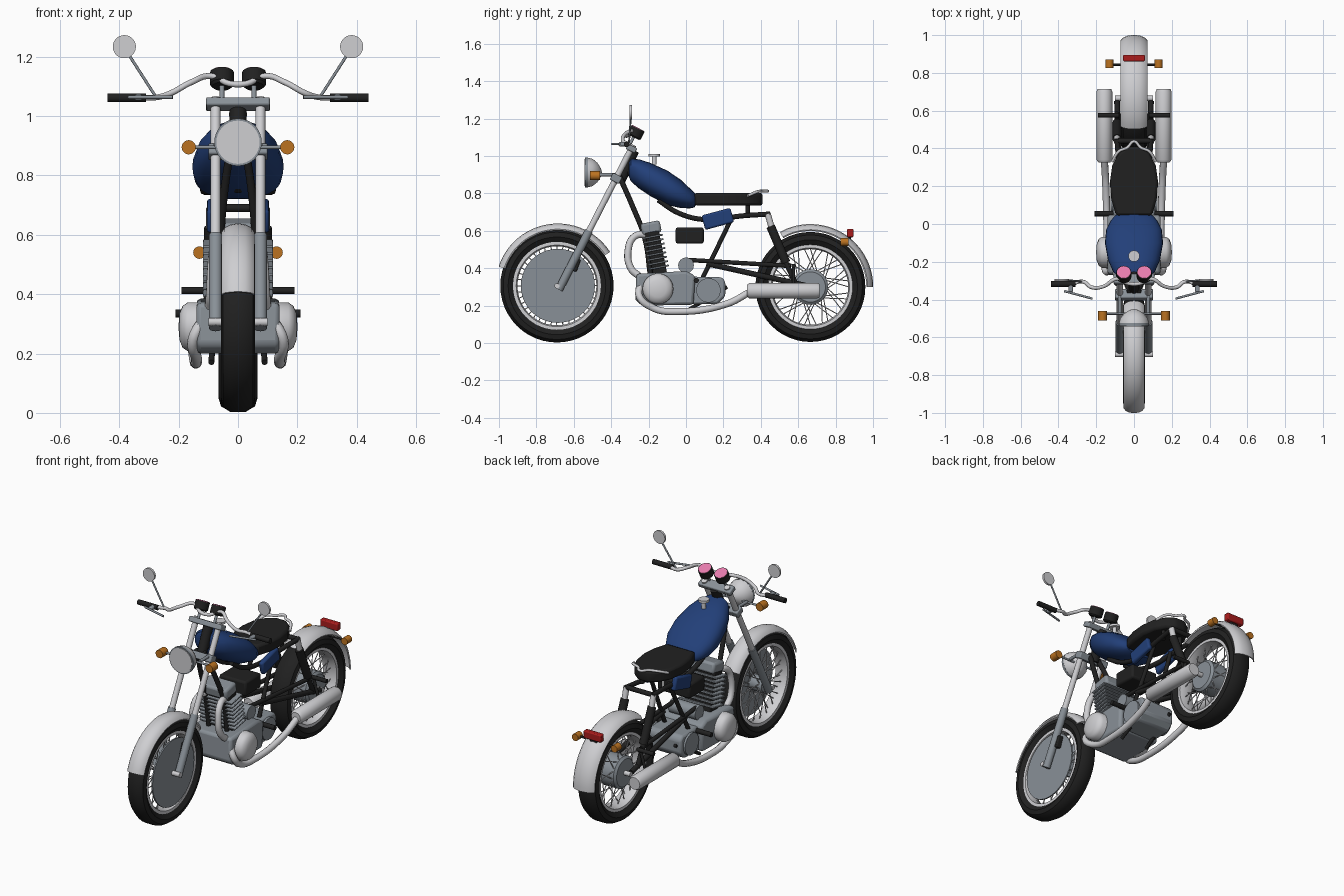
import bpy, bmesh, math
from mathutils import Vector, Matrix

if "Cube" in bpy.data.objects:
    bpy.data.objects.remove(bpy.data.objects["Cube"], do_unlink=True)


def material(name, *rgb):
    m = bpy.data.materials.new(name)
    m.use_nodes = True
    m.diffuse_color = (*rgb, 1)
    m.node_tree.nodes["Principled BSDF"].inputs["Base Color"].default_value = (*rgb, 1)
    return m


chrome = material("chrome", .62, .62, .64)
grey = material("engine grey", .25, .28, .31)
black = material("black", .015, .015, .015)
blue = material("blue paint", .016, .05, .19)
orange = material("orange lens", .5, .17, .015)
red = material("red lens", .4, .012, .012)
pink = material("pink dial", .8, .2, .42)
SIDES = (("left", 1), ("right", -1))


def finish(name, bm, mat, bevel=0, angle=40):
    bmesh.ops.recalc_face_normals(bm, faces=bm.faces)
    me = bpy.data.meshes.new(name)
    bm.to_mesh(me)
    bm.free()
    me.materials.append(mat)
    me.shade_smooth()
    me.set_sharp_from_angle(angle=math.radians(angle))
    ob = bpy.data.objects.new(name, me)
    bpy.context.collection.objects.link(ob)
    if bevel:
        mod = ob.modifiers.new("bevel", "BEVEL")
        mod.width, mod.segments = bevel, 2
    return ob


def loft(name, rings, mat, loop=False, bevel=0):
    bm = bmesh.new()
    vs = [[bm.verts.new(p) for p in r] for r in rings]
    n = len(vs[0])
    for i in range(len(vs) if loop else len(vs) - 1):
        a, b = vs[i], vs[(i + 1) % len(vs)]
        for j in range(n):
            bm.faces.new((a[j], a[(j + 1) % n], b[(j + 1) % n], b[j]))
    if not loop:
        bm.faces.new(vs[0])
        bm.faces.new(vs[-1])
    return finish(name, bm, mat, bevel)


def revolve(name, profile, mat, loc, axis=(1, 0, 0), loop=False, seg=32):
    """Spin (distance along axis, radius) pairs about an axis."""
    q = Vector(axis).to_track_quat("Z", "Y")
    turn = [2 * math.pi * k / seg for k in range(seg)]
    rings = [[Vector(loc) + q @ Vector((r * math.cos(a), r * math.sin(a), t)) for a in turn]
             for t, r in profile]
    return loft(name, rings, mat, loop)


def rod(name, a, b, r, mat, seg=14):
    d = Vector(b) - Vector(a)
    return revolve(name, [(0, r), (d.length, r)], mat, a, d, seg=seg)


def box(name, loc, size, mat, tilt=0, bevel=.006):
    bm = bmesh.new()
    bmesh.ops.create_cube(bm, size=1)
    bm.transform(Matrix.Translation(loc) @ Matrix.Rotation(math.radians(tilt), 4, "X")
                 @ Matrix.Diagonal((*size, 1)))
    return finish(name, bm, mat, bevel)


def prism(name, profile, half, mat, bevel):
    return loft(name, [[(x, y, z) for y, z in profile] for x in (-half, half)], mat, bevel=bevel)


def tube(name, pts, r, mat):
    cu = bpy.data.curves.new(name, "CURVE")
    cu.dimensions, cu.bevel_depth, cu.bevel_resolution = "3D", r, 3
    cu.resolution_u, cu.use_fill_caps = 6, True
    sp = cu.splines.new("BEZIER")
    sp.bezier_points.add(len(pts) - 1)
    for bp, p in zip(sp.bezier_points, pts):
        bp.co = p
        bp.handle_left_type = bp.handle_right_type = "AUTO"
    cu.materials.append(mat)
    ob = bpy.data.objects.new(name, cu)
    bpy.context.collection.objects.link(ob)


# Wheels: tyre, rim, hub, spokes
def wheel(name, y, z, R, w, hub_r, hub_w):
    c = Vector((0, y, z))
    half = [(.7 * w, R - .068), (w, R - .042), (.88 * w, R - .016), (.45 * w, R)]
    revolve(name + "_tyre", half + [(-x, r) for x, r in reversed(half)], black, c, loop=True, seg=48)
    rim = [(.7 * w, R - .062), (.7 * w, R - .085), (.3 * w, R - .092)]
    revolve(name + "_rim", rim + [(-x, r) for x, r in reversed(rim)], chrome, c, loop=True, seg=48)
    rod(name + "_axle", c - Vector((.1, 0, 0)), c + Vector((.1, 0, 0)), .014, chrome)
    revolve(name + "_hub", [(-hub_w, hub_r * .85), (-hub_w * .8, hub_r), (hub_w * .8, hub_r),
                            (hub_w, hub_r * .85)], grey, c)
    for k in range(40):
        a = 2 * math.pi * k / 40
        b = a + (.45 if k % 4 < 2 else -.45)
        x = hub_w * (.7 if k % 2 else -.7)
        rod(name + "_spoke", c + Vector((x, hub_r * .9 * math.cos(b), hub_r * .9 * math.sin(b))),
            c + Vector((x * .2, (R - .088) * math.cos(a), (R - .088) * math.sin(a))), .0028, chrome, 5)


wheel("front_wheel", -.69, .306, .303, .057, .045, .045)
wheel("rear_wheel", .665, .3, .294, .065, .095, .06)
rod("brake_disc", (.042, -.685, .306), (.05, -.685, .306), .198, grey, 48)
box("brake_caliper", (.06, -.595, .42), (.04, .045, .07), black, -20)


# Fenders: arched strip swept over the wheel
def fender(name, y, z, R, w, start, end):
    arch = [(-1, .03), (-.8, .014), (-.45, .004), (0, 0), (.45, .004), (.8, .014), (1, .03)]
    sec = [(x * w, R - d) for x, d in arch] + [(x * w * .94, R - d - .007) for x, d in arch[::-1]]
    rings = []
    for k in range(29):
        a = math.radians(start + (end - start) * k / 28)
        rings.append([(x, y + r * math.cos(a), z + r * math.sin(a)) for x, r in sec])
    loft(name, rings, chrome)


fender("front_fender", -.685, .306, .333, .056, 33, 162)
fender("rear_fender", .665, .3, .336, .072, 0, 119)

# Front fork, clamps and steering stem
slope = .514


def fork_y(z):
    return -.68 + (z - .285) * slope


for side, s in SIDES:
    x = .0755 * s
    rod(side + "_fork_lower", (x, fork_y(.285), .285), (x, fork_y(.6), .6), .022, grey, 20)
    rod(side + "_fork_tube", (x, fork_y(.59), .59), (x, fork_y(1.06), 1.06), .0165, chrome, 20)
    rod(side + "_lamp_bracket", (x, fork_y(.9), .9), (x, -.47, .9), .009, grey)
box("upper_clamp", (0, fork_y(1.04), 1.04), (.215, .055, .03), grey, -27)
box("lower_clamp", (0, fork_y(.88), .88), (.2, .055, .04), grey, -27)
rod("steering_stem", (0, fork_y(.86) + .03, .86), (0, fork_y(1.03) + .02, 1.03), .028, black)

# Headlight
revolve("headlight_shell", [(.012, .08), (.04, .073), (.066, .052), (.084, .024), (.09, .005)],
        chrome, (0, -.54, .912), (0, 1, 0))
rod("headlight_rim", (0, -.54, .912), (0, -.525, .912), .08, grey, 32)
rod("headlight_lens", (0, -.543, .912), (0, -.535, .912), .073, chrome, 32)
rod("front_indicator_bar", (-.16, -.475, .895), (.16, -.475, .895), .006, grey)

# Gauges with dials
up = Vector((0, .457, .889))
for side, s in SIDES:
    c = Vector((.054 * s, -.268, 1.125))
    revolve(side + "_gauge", [(-.028, .032), (-.02, .04), (.025, .04)], black, c, up)
    rod(side + "_gauge_dial", c + up * .02, c + up * .028, .036, pink, 24)
    rod(side + "_gauge_post", c - up * .08, c - up * .02, .008, grey)

# Handlebar, grips, levers, mirrors
bar = [(.03, -.315, 1.11), (.09, -.29, 1.135), (.16, -.33, 1.113), (.225, -.335, 1.078),
       (.27, -.305, 1.064), (.33, -.318, 1.062)]
tube("handlebar", [(-x, y, z) for x, y, z in bar[::-1]] + bar, .01, chrome)
for side, s in SIDES:
    rod(side + "_grip", (.31 * s, -.318, 1.062), (.44 * s, -.318, 1.062), .015, black)
    rod(side + "_lever", (.37 * s, -.355, 1.064), (.22 * s, -.395, 1.064), .006, grey)
    box(side + "_lever_mount", (.335 * s, -.335, 1.063), (.025, .05, .022), grey)
    rod(side + "_mirror_stalk", (.28 * s, -.305, 1.07), (.37 * s, -.295, 1.21), .005, grey)
    rod(side + "_mirror", (.383 * s, -.303, 1.234), (.383 * s, -.29, 1.234), .039, chrome, 28)

# Fuel tank: lofted ovals (y, bottom, top, half width)
tank = []
for y, lo, hi, w in ((-.305, .89, .97, .05), (-.295, .865, .985, .08), (-.25, .825, .982, .112),
                     (-.19, .785, .963, .138), (-.1, .738, .922, .154), (-.03, .722, .875, .147),
                     (.02, .72, .828, .122), (.045, .725, .805, .1), (.055, .74, .79, .07)):
    ring = []
    for k in range(28):
        a = 2 * math.pi * k / 28
        u, v = math.cos(a), math.sin(a)
        ring.append((w * math.copysign(abs(u) ** .85, u), y, (lo + hi) / 2 + (hi - lo) / 2 * math.copysign(abs(v) ** .85, v)))
    tank.append(ring)
loft("fuel_tank", tank, blue)
rod("fuel_cap", (0, -.17, .955), (0, -.17, 1.0), .012, chrome)
rod("fuel_cap_lid", (0, -.17, .998), (0, -.17, 1.012), .03, chrome, 24)

# Seat and grab rail
half = [(.095, .045), (.12, .13), (.128, .22), (.115, .31), (.08, .375), (.035, .41)]
outline = half + [(-x, y) for x, y in reversed(half)]
loft("seat", [[(x, y, z) for x, y in outline] for z in (.735, .803)], black, bevel=.014)
rail = [(.115, .33, .788), (.08, .385, .81), (.035, .405, .812), (0, .437, .812)]
tube("grab_rail", rail + [(-x, y, z) for x, y, z in rail[-2::-1]], .008, chrome)

# Side covers and battery
for side, s in SIDES:
    box(side + "_side_cover", (.09 * s, .17, .664), (.03, .16, .08), blue, 15, .01)
box("battery_box", (0, .02, .575), (.18, .15, .088), black, 0, .012)

# Frame, swingarm, shocks, pegs
tube("backbone", [(0, -.32, .93), (0, -.2, .84), (0, -.1, .76)], .025, black)
for side, s in SIDES:
    x = .06 * s
    tube(side + "_down_tube", [(x * .4, -.36, .9), (x * .8, -.285, .73), (x, -.22, .56), (x, -.19, .36)], .014, black)
    tube(side + "_upper_rail", [(x, -.15, .765), (x, -.04, .695), (x, .1, .66), (x * 1.3, .3, .68), (x * 1.5, .45, .69)], .014, black)
    rod(side + "_rear_strut", (x, .25, .68), (x * 1.3, .09, .35), .012, black)
    rod(side + "_seat_post", (x, .33, .68), (x, .33, .75), .012, black)
    rod(side + "_upper_stay", (x * 1.2, 0, .445), (x * 1.5, .56, .412), .012, black)
    rod(side + "_swingarm", (x * 1.2, .11, .425), (x * 1.5, .65, .305), .015, black)
    rod(side + "_shock_top", (.09 * s, .437, .69), (.09 * s, .46, .61), .017, chrome)
    rod(side + "_shock_spring", (.09 * s, .452, .625), (.09 * s, .535, .43), .024, black)
    rod(side + "_shock_rod", (.09 * s, .53, .44), (.09 * s, .59, .31), .014, black)
    rod(side + "_rear_peg", (.08 * s, .575, .412), (.19 * s, .575, .412), .012, black)
    rod(side + "_front_peg", (.1 * s, .055, .335), (.21 * s, .055, .335), .014, black)
    rod(side + "_stand_leg", (.09 * s, .0, .17), (.08 * s, .22, .3), .01, black)
rod("rear_crossmember", (-.09, .44, .69), (.09, .44, .69), .014, black)

# Engine: crankcase, gearbox, finned cylinder, head, covers
prism("crankcase", [(-.265, .37), (-.272, .23), (-.235, .2), (.04, .205), (.05, .36), (0, .385)], .14, grey, .015)
prism("gearbox", [(.03, .355), (.19, .352), (.21, .33), (.21, .25), (.17, .21), (.03, .207)], .112, grey, .012)
rod("starter_motor", (-.09, .0, .415), (.09, .0, .415), .042, grey, 24)
box("cylinder", (0, -.16, .48), (.18, .075, .24), black, 11)
for k in range(8):
    z = .405 + k * .0235
    box("cylinder_fin", (0, -.142 - .195 * (z - .39), z), (.235, .108, .01), grey, 11, .003)
box("cylinder_head", (0, -.187, .615), (.18, .105, .065), grey, 11, .014)
for side, s in SIDES:
    revolve(side + "_engine_cover", [(.12, .083), (.17, .082), (.187, .07), (.197, .045), (.2, .01)],
            chrome, (0, -.15, .29), (s, 0, 0))
    rod(side + "_clutch_cover", (.1 * s, .12, .282), (.124 * s, .12, .282), .065, grey, 28)

# Exhaust pipes and silencers
for side, s in SIDES:
    path = [(.06, -.2, .58), (.075, -.275, .57), (.085, -.31, .49), (.09, -.295, .4), (.1, -.24, .34),
            (.15, -.25, .25), (.14, -.17, .185), (.142, -.06, .168), (.15, .22, .21), (.157, .34, .272)]
    tube(side + "_exhaust_pipe", [(x * s, y, z) for x, y, z in path], .019, chrome)
    revolve(side + "_silencer", [(0, .03), (.015, .042), (.375, .042), (.39, .036)], chrome,
            (.157 * s, .325, .28), (0, 1, 0), seg=24)
    rod(side + "_silencer_bracket", (.1 * s, .575, .41), (.13 * s, .575, .31), .009, black)

# Indicators and tail light
for side, s in SIDES:
    rod(side + "_front_indicator", (.166 * s, -.512, .895), (.166 * s, -.46, .895), .024, orange, 20)
    rod(side + "_rear_indicator", (.13 * s, .825, .54), (.13 * s, .87, .54), .021, orange, 20)
rod("rear_indicator_bar", (-.125, .843, .54), (.125, .843, .54), .006, black)
box("tail_light", (0, .878, .588), (.116, .034, .045), red)
box("tail_bracket", (0, .868, .55), (.05, .03, .04), black)
